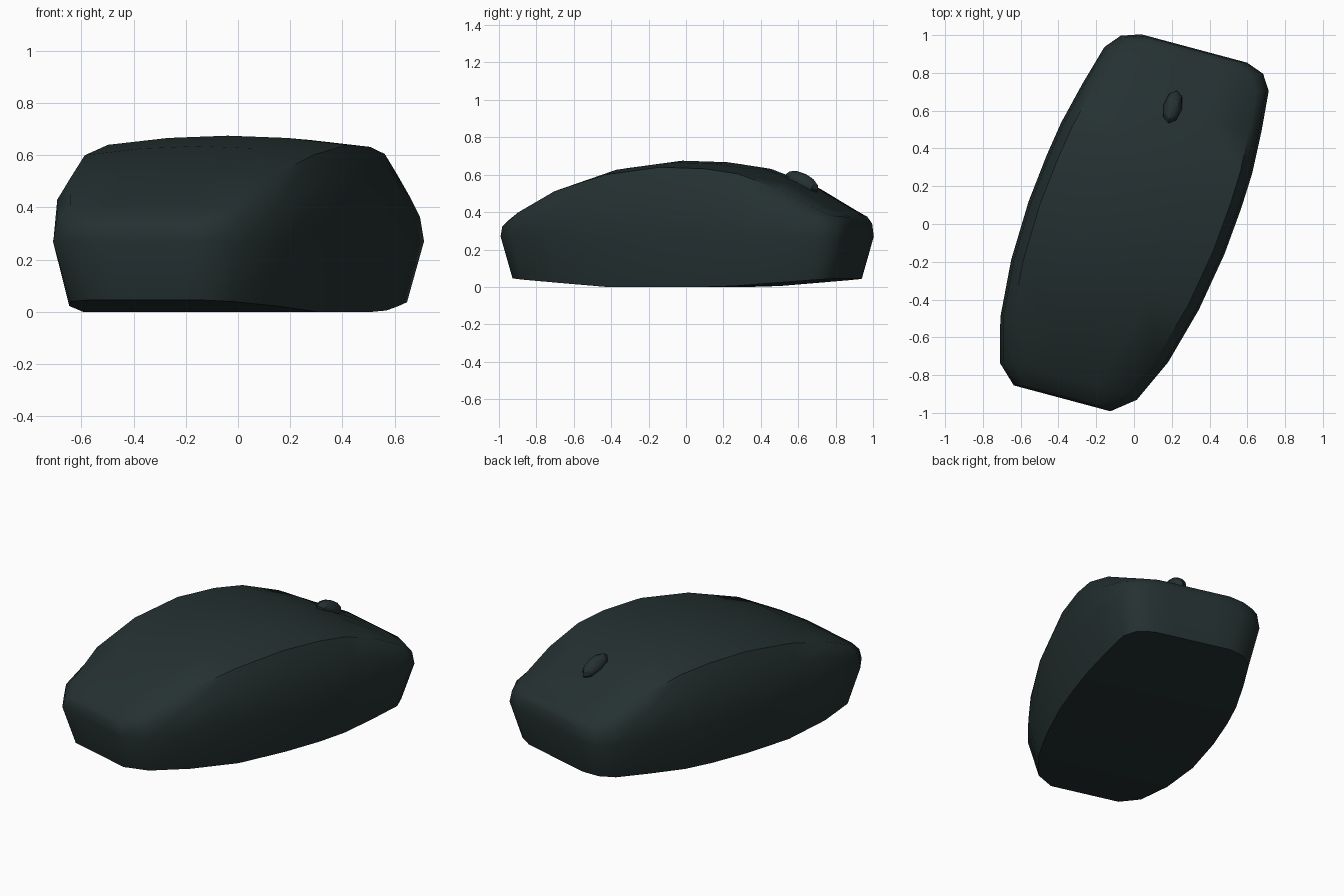
import bpy, bmesh, math
from mathutils import Vector, Matrix

cube = bpy.data.objects.get("Cube")
if cube:
    bpy.data.objects.remove(cube, do_unlink=True)


def material(name, rgb):
    m = bpy.data.materials.new(name)
    m.use_nodes = True
    m.diffuse_color = (*rgb, 1)
    bsdf = m.node_tree.nodes["Principled BSDF"]
    bsdf.inputs["Base Color"].default_value = (*rgb, 1)
    bsdf.inputs["Roughness"].default_value = 0.6
    return m


dark = material("dark slate", (0.018, 0.030, 0.030))
TURN = Matrix.Rotation(math.radians(-15), 4, 'Z')

# Stations from rear to front: half width, position along the body, crown height
STATIONS = [(.265, -.99, .35), (.375, -.895, .41), (.46, -.66, .535),
            (.514, -.35, .635), (.537, -.03, .675), (.534, .23, .667),
            (.523, .42, .64), (.49, .65, .56), (.45, .865, .435),
            (.39, .945, .39), (.29, .98, .375)]
LAST = len(STATIONS) - 1
ACROSS = (1, .5, 0, -.5, -1)


def place(side, along, z):
    """Body frame to world: the centre line drifts sideways along the body."""
    return TURN @ Vector((side - .03 + .1 * along, along, z))


def crown(i, f):
    """Height of the top shell, drooping towards its side edges."""
    droop = .035 * min(1, min(i, LAST - i) / 3)
    return STATIONS[i][2] - droop * f * f


def floor_height(i, f):
    return .045 * max(0, abs(STATIONS[i][1]) - .35) / .63


def waist(i, f):
    return .27


def shoulder(i, f):
    return .27 + .66 * (crown(i, f) - .27)


# Layers: height rule, side inset, end shrink
LAYERS = [(floor_height, .05, .055), (waist, 0, 0),
          (shoulder, .014, .006), (crown, .062, .02)]


def point(layer, i, f):
    height, inset, shrink = layer
    half, along, _ = STATIONS[i]
    return place(f * (half - inset), along * (1 - shrink), height(i, f))


# Outline loop: right side, front end, left side, rear end
loop = [(i, 1) for i in range(LAST + 1)]
loop += [(LAST, f) for f in ACROSS[1:-1]]
loop += [(i, -1) for i in range(LAST, -1, -1)]
loop += [(0, f) for f in reversed(ACROSS[1:-1])]

bm = bmesh.new()
# Side walls
rings = [[bm.verts.new(point(layer, i, f)) for i, f in loop] for layer in LAYERS]
for low, high in zip(rings, rings[1:]):
    for a in range(len(loop)):
        b = (a + 1) % len(loop)
        bm.faces.new((low[a], low[b], high[b], high[a]))
# Top shell and underside
for layer in (LAYERS[-1], LAYERS[0]):
    grid = [[bm.verts.new(point(layer, i, f)) for f in ACROSS]
            for i in range(LAST + 1)]
    for r, s in zip(grid, grid[1:]):
        for k in range(len(ACROSS) - 1):
            bm.faces.new((r[k], s[k], s[k + 1], r[k + 1]))
bmesh.ops.remove_doubles(bm, verts=bm.verts, dist=.0005)
bmesh.ops.recalc_face_normals(bm, faces=bm.faces)


def add_object(name, bm, angle):
    mesh = bpy.data.meshes.new(name)
    bm.to_mesh(mesh)
    bm.free()
    mesh.materials.append(dark)
    ob = bpy.data.objects.new(name, mesh)
    bpy.context.collection.objects.link(ob)
    bpy.ops.object.select_all(action='DESELECT')
    ob.select_set(True)
    bpy.context.view_layer.objects.active = ob
    bpy.ops.object.shade_smooth_by_angle(angle=math.radians(angle))
    return ob


add_object("mouse_body", bm, 50)

# Scroll wheel: a flattened low-poly bead half sunk into the top shell
wheel = bmesh.new()
bmesh.ops.create_uvsphere(wheel, u_segments=8, v_segments=6, radius=1)
shape = (Matrix.Translation((.205, .62, .558)) @ TURN
         @ Matrix.Rotation(math.radians(-26), 4, 'X')
         @ Matrix.Diagonal((.05, .1, .05, 1)))
bmesh.ops.transform(wheel, matrix=shape, verts=wheel.verts)
add_object("scroll_wheel", wheel, 30)
